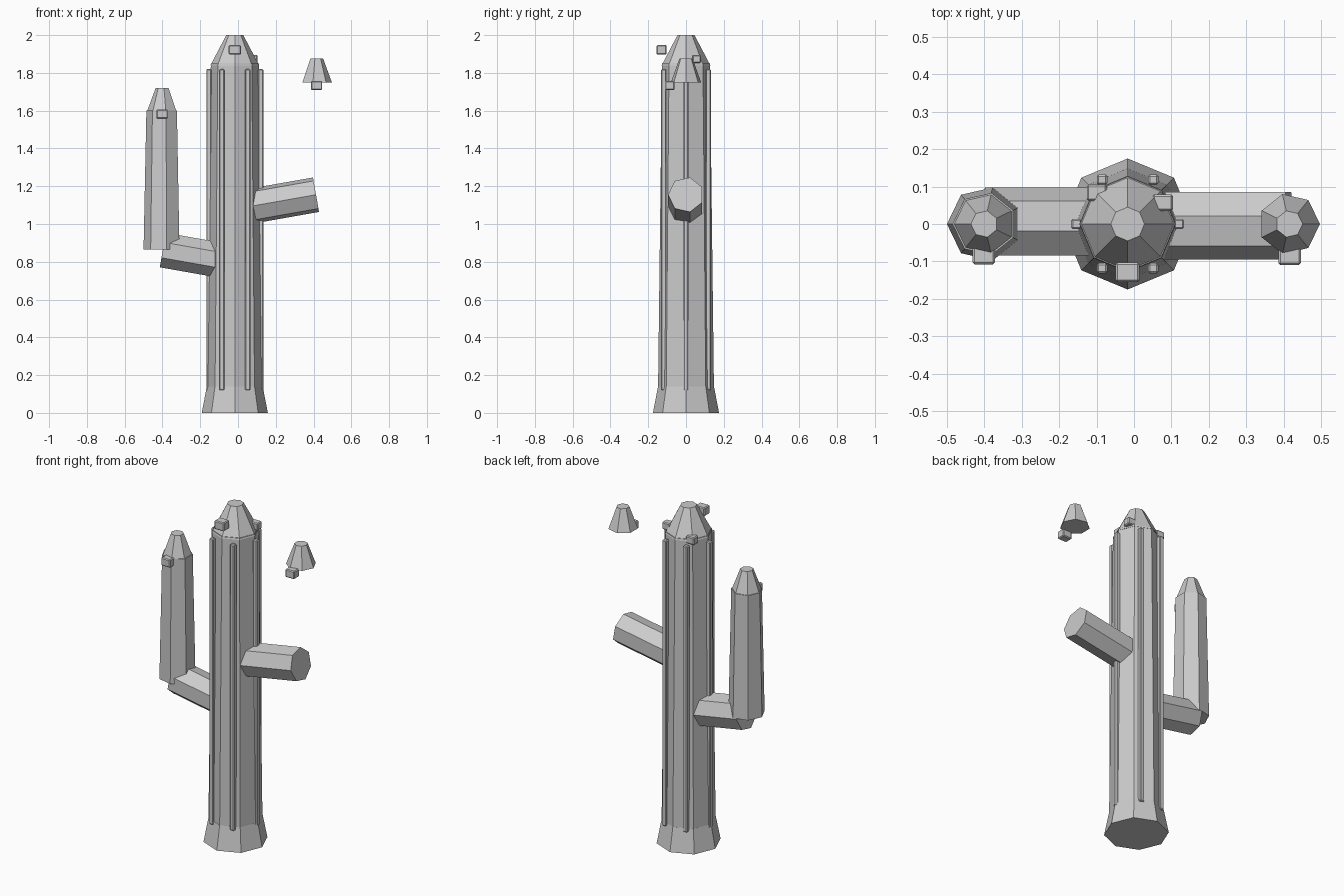
import bpy, bmesh
from math import sin, cos, pi, radians
from mathutils import Vector, Matrix

old = bpy.data.objects.get("Cube")
if old:
    bpy.data.objects.remove(old, do_unlink=True)

grey = bpy.data.materials.new("plain_grey")
grey.use_nodes = True
colour = (0.6, 0.6, 0.6, 1)
grey.diffuse_color = colour
grey.node_tree.nodes["Principled BSDF"].inputs["Base Color"].default_value = colour


def finish(name, bm):
    bmesh.ops.recalc_face_normals(bm, faces=bm.faces)
    mesh = bpy.data.meshes.new(name)
    bm.to_mesh(mesh)
    bm.free()
    mesh.materials.append(grey)
    obj = bpy.data.objects.new(name, mesh)
    bpy.context.collection.objects.link(obj)
    return obj


def prism(name, profile, sides, start, matrix):
    """Stack flat rings of (radius, height); the first corner is at angle start."""
    bm = bmesh.new()
    rings = []
    for r, z in profile:
        angles = [start + 2 * pi * i / sides for i in range(sides)]
        rings.append([bm.verts.new((r * cos(a), r * sin(a), z)) for a in angles])
    for low, high in zip(rings, rings[1:]):
        for i in range(sides):
            j = (i + 1) % sides
            bm.faces.new((low[i], low[j], high[j], high[i]))
    bm.faces.new(rings[0][::-1])
    bm.faces.new(rings[-1])
    bm.transform(matrix)
    return finish(name, bm)


def block(name, centre, size, bevel):
    bm = bmesh.new()
    bmesh.ops.create_cube(bm, size=1)
    bm.transform(Matrix.Translation(centre) @ Matrix.Diagonal((*size, 1)))
    obj = finish(name, bm)
    mod = obj.modifiers.new("Bevel", "BEVEL")
    mod.width = bevel
    mod.segments = 1
    return obj


# Trunk with flared foot and pointed crown
axis_x = -0.017
trunk = Matrix.Translation((axis_x, 0, 0))
prism("trunk_foot", [(0.175, 0), (0.148, 0.14)], 8, 0, trunk)
prism("trunk", [(0.148, 0.12), (0.127, 1.85)], 8, 0, trunk)
prism("trunk_crown", [(0.129, 1.84), (0.045, 2.0)], 8, 0, trunk)

# Vertical ribs around the trunk
for i in range(6):
    a = i * pi / 3
    block(f"rib_{i + 1}", (axis_x + 0.137 * cos(a), 0.137 * sin(a), 0.97),
          (0.028, 0.028, 1.7), 0.005)

# Side arms, tilted up and away from the trunk
for name, end, length, side in (("left_arm", (0.413, 0, 1.155), 0.36, 1),
                                ("right_arm", (-0.398, 0.002, 0.862), 0.32, -1)):
    tilt = Matrix.Rotation(side * radians(80), 4, "Y")
    prism(name, [(0.095, -length), (0.095, 0)], 7, -side * pi / 2,
          Matrix.Translation(end) @ tilt)

# Upright part of the right arm
prism("right_arm_upright", [(0.1, 0.865), (0.085, 1.6)], 7, pi,
      Matrix.Translation((-0.4, 0, 0)))

# Pointed arm tips
for name, x, z, start in (("right_arm_tip", -0.4, 1.595, pi),
                          ("left_arm_tip", 0.415, 1.75, 0)):
    prism(name, [(0.082, 0), (0.036, 0.125)], 7, start,
          Matrix.Translation((x, 0, z)))

# Blossom blocks
blossoms = {
    "crown_blossom_front": ((axis_x, -0.129, 1.922), 0.064),
    "crown_blossom_left": ((0.077, 0.057, 1.874), 0.054),
    "crown_blossom_back": ((-0.099, 0.084, 1.848), 0.054),
    "right_arm_blossom": ((-0.402, -0.083, 1.583), 0.06),
    "left_arm_blossom": ((0.416, -0.085, 1.734), 0.06),
}
for name, (centre, width) in blossoms.items():
    block(name, centre, (width, width * 0.82, width * 0.8), 0.005)
